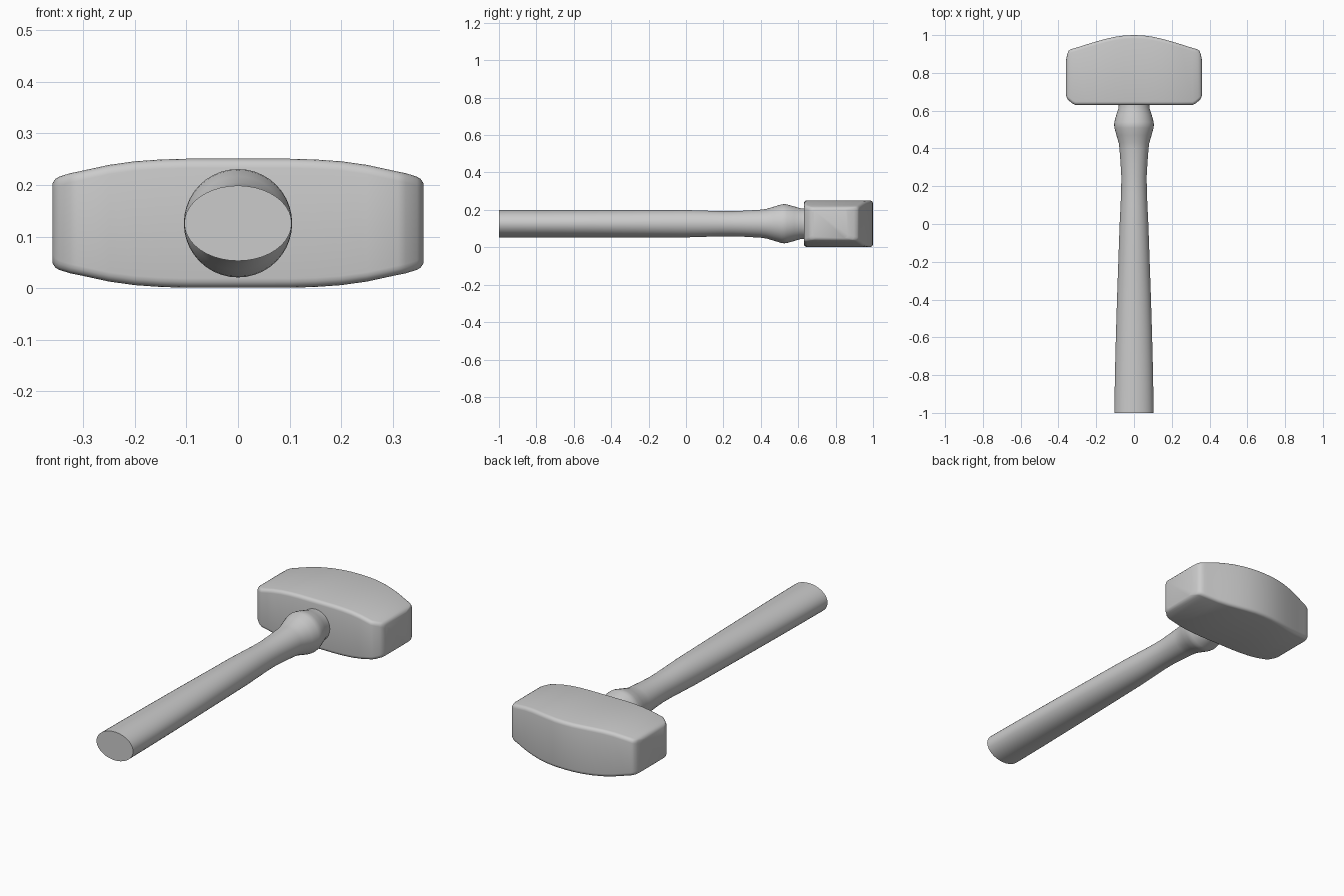
import bpy, bmesh
from math import sin, cos, pi, radians

if "Cube" in bpy.data.objects:
    bpy.data.objects.remove(bpy.data.objects["Cube"])

CZ = 0.126  # height of the hammer's middle plane


def loft(name, rings, angle):
    """Skin a list of equal-length rings and cap both ends."""
    bm = bmesh.new()
    loops = [[bm.verts.new(p) for p in ring] for ring in rings]
    n = len(loops[0])
    for a, b in zip(loops, loops[1:]):
        for i in range(n):
            j = (i + 1) % n
            bm.faces.new((a[i], a[j], b[j], b[i]))
    bm.faces.new(loops[0])
    bm.faces.new(loops[-1])
    bmesh.ops.recalc_face_normals(bm, faces=bm.faces)
    me = bpy.data.meshes.new(name)
    bm.to_mesh(me)
    bm.free()
    ob = bpy.data.objects.new(name, me)
    bpy.context.collection.objects.link(ob)
    bpy.ops.object.select_all(action='DESELECT')
    bpy.context.view_layer.objects.active = ob
    ob.select_set(True)
    bpy.ops.object.shade_smooth_by_angle(angle=radians(angle))
    return ob


def rounded_section(x, y0, y1, h, r=0.018, steps=4):
    """Rounded rectangle in the YZ plane at x."""
    ring = []
    corners = ((y1 - r, h - r), (y0 + r, h - r), (y0 + r, r - h), (y1 - r, r - h))
    for k, (cy, cz) in enumerate(corners):
        for s in range(steps + 1):
            a = (k + s / steps) * pi / 2
            ring.append((x, cy + r * cos(a), CZ + cz + r * sin(a)))
    return ring


def oval_section(y, rx, rz, n=40):
    return [(rx * cos(2 * pi * i / n), y, CZ + rz * sin(2 * pi * i / n)) for i in range(n)]


# Head: half of the stations from centre to striking face (x, y0, y1, half height)
half = [(0, .63, 1.0, .125), (.05, .63, .998, .125), (.1, .63, .991, .125),
        (.15, .63, .980, .1235), (.2, .63, .966, .120), (.25, .63, .951, .113),
        (.31, .63, .932, .100), (.325, .637, .928, .097), (.338, .648, .923, .093),
        (.347, .655, .916, .090), (.354, .664, .898, .086), (.36, .68, .865, .077)]
stations = [(-x, a, b, h) for x, a, b, h in reversed(half[1:])] + half
loft("hammer_head", [rounded_section(*s) for s in stations], 40)

# Handle: oval grip, slim neck and round collar, running into the head
grip = [(-1, .104, .073), (-.8, .101, .073), (-.6, .096, .073), (-.4, .090, .073),
        (-.2, .083, .073), (0, .076, .073), (.1, .071, .070), (.18, .068, .067),
        (.25, .067, .067), (.32, .071, .070), (.40, .077, .075), (.43, .081, .079),
        (.47, .093, .091), (.51, .104, .103), (.525, .105, .105), (.54, .104, .103),
        (.58, .093, .092), (.61, .083, .083), (.635, .080, .080), (.66, .079, .079)]
loft("handle", [oval_section(*s) for s in grip], 40)
